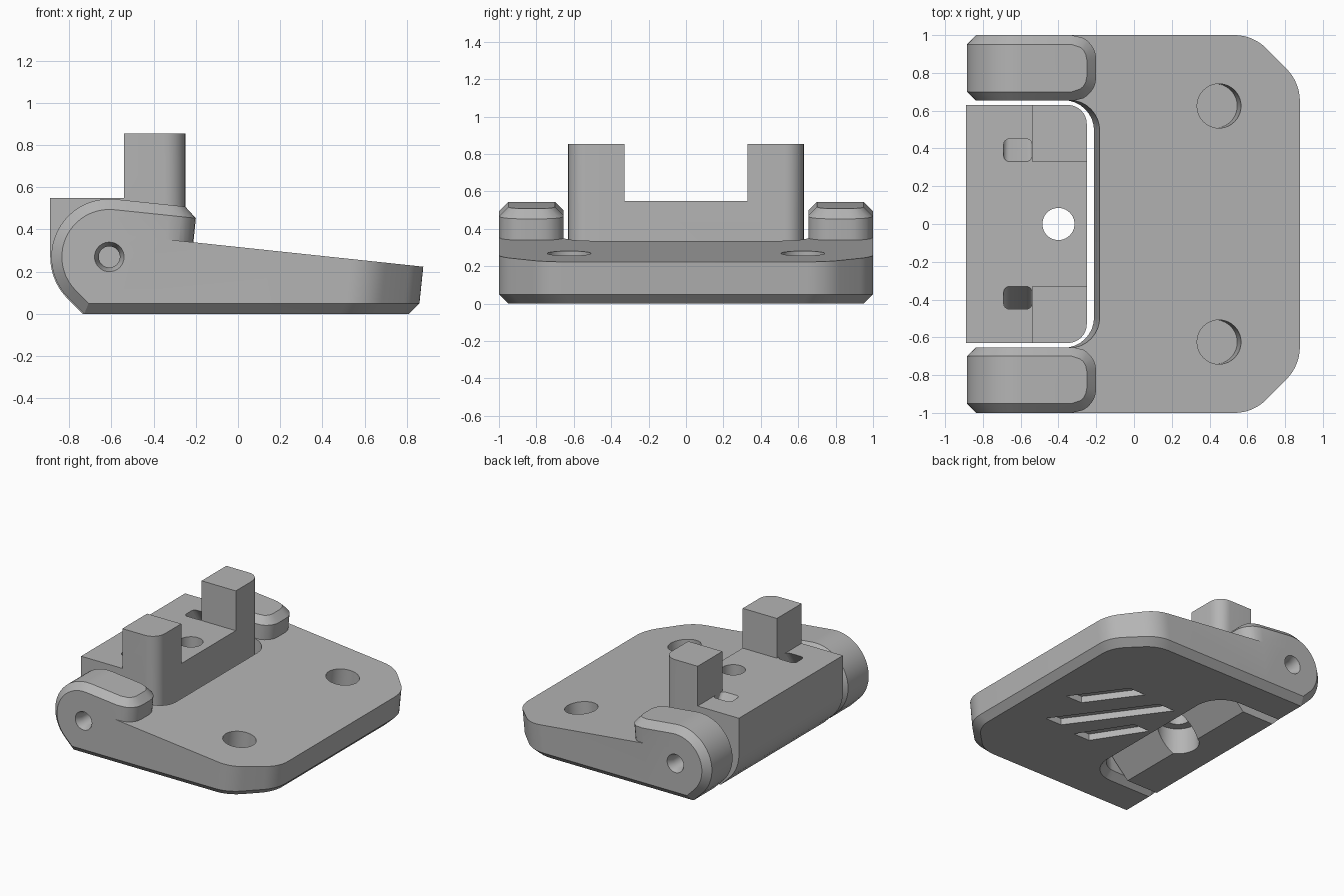
import bpy, bmesh, math
from mathutils import Vector

cube = bpy.data.objects.get("Cube")
if cube:
    bpy.data.objects.remove(cube, do_unlink=True)

grey = bpy.data.materials.new("light_grey_plastic")
grey.use_nodes = True
GREY = (0.46, 0.46, 0.46, 1)
grey.diffuse_color = GREY
grey.node_tree.nodes["Principled BSDF"].inputs["Base Color"].default_value = GREY

TILT = 0.105              # lean of the plate's frame
PIN_X, PIN_Z = -0.61, 0.27


def hull(name, points):
    """Convex solid around a set of points."""
    bm = bmesh.new()
    for p in points:
        bm.verts.new(p)
    bmesh.ops.remove_doubles(bm, verts=bm.verts, dist=1e-5)
    res = bmesh.ops.convex_hull(bm, input=bm.verts)
    junk = {g for g in res["geom_interior"] + res["geom_unused"] if isinstance(g, bmesh.types.BMVert)}
    bmesh.ops.delete(bm, geom=list(junk), context="VERTS")
    bmesh.ops.dissolve_limit(bm, angle_limit=0.01, verts=bm.verts, edges=bm.edges)
    bmesh.ops.recalc_face_normals(bm, faces=bm.faces)
    mesh = bpy.data.meshes.new(name)
    bm.to_mesh(mesh)
    bm.free()
    mesh.materials.append(grey)
    obj = bpy.data.objects.new(name, mesh)
    bpy.context.collection.objects.link(obj)
    return obj


def box(name, x, y, z):
    return hull(name, [(a, b, c) for a in x for b in y for c in z])


def cylinder(name, a, b, ra, rb, n=40):
    """Cone or cylinder between two points."""
    a, b = Vector(a), Vector(b)
    q = Vector((0, 0, 1)).rotation_difference(b - a)
    ring = [Vector((math.cos(i * math.tau / n), math.sin(i * math.tau / n), 0)) for i in range(n)]
    return hull(name, [c + q @ (v * r) for c, r in ((a, ra), (b, rb)) for v in ring])


def boolean(target, other, operation="DIFFERENCE"):
    other.hide_render = True
    mod = target.modifiers.new("cut", "BOOLEAN")
    mod.operation, mod.object, mod.solver = operation, other, "EXACT"
    bpy.context.view_layer.objects.active = target
    bpy.ops.object.modifier_apply(modifier=mod.name)
    bpy.data.objects.remove(other, do_unlink=True)


def fillet(corners, n=8):
    """Outline from (x, y, tangent length) corners, rounded with true arcs."""
    out = []
    for i, (x, y, t) in enumerate(corners):
        b = Vector((x, y))
        if not t:
            out.append(b)
            continue
        u = (Vector(corners[i - 1][:2]) - b).normalized()
        v = (Vector(corners[(i + 1) % len(corners)][:2]) - b).normalized()
        w = math.sin(u.angle(v) / 2)
        for k in range(n + 1):
            s = k / n
            p, q, r = (1 - s) ** 2, 2 * s * (1 - s) * w, s * s
            out.append(((b + u * t) * p + b * q + (b + v * t) * r) / (p + q + r))
    return out


def arc_x(end, radius, t):
    """End position of a rounded corner at distance t from its side."""
    d = min(max(radius - t, 0), radius)
    return end - radius + math.sqrt(radius * radius - d * d)


def pin_arc(r, start, stop, n=20):
    angles = [math.radians(start + (stop - start) * i / n) for i in range(n + 1)]
    return [(PIN_X + r * math.cos(a), PIN_Z + r * math.sin(a)) for a in angles]


# Wedge plate with clipped corners
def plate_outline(inset):
    e, s = 0.86 - inset, 1 - inset
    c = 0.25 - 0.4 * inset
    return fillet([(-0.6, -s, 0), (e - c, -s, 0.1), (e, c - s, 0.1),
                   (e, s - c, 0.1), (e - c, s, 0.1), (-0.6, s, 0)])


pts = [(p.x, p.y, 0) for p in plate_outline(0.05)]
for p in plate_outline(0):
    pts.append((p.x, p.y, 0.05))
    z = 0.314 - TILT * p.x
    pts.append((p.x + TILT * (z - 0.05), p.y, z))
base = hull("hinge_base", pts)

# Rounded ears with chamfered rims
for side in (1, -1):
    pts = []
    for t in (0, 0.015, 0.03, 0.05, 0.065, 0.08, 0.1, 0.13, 0.175):
        d = max(0, 0.05 - t)
        r = 0.275 - d
        rim = arc_x(-0.2, 0.13, t)
        flat = arc_x(-0.25, 0.08, t - 0.05)
        full = lambda x: PIN_Z + 0.2765 - TILT * (x - PIN_X)
        section = pin_arc(r, 84, 225)
        section += [(-0.34 - r * math.sqrt(2) - d, d), (flat, full(flat) - d),
                    (rim, full(rim) - 0.05), (rim - 0.045, d)]
        for x, z in section:
            pts += [(x, side * (1 - t), z), (x, side * (0.65 + t), z)]
    boolean(base, hull("ear", pts), "UNION")


# Pocket for the hinge block, flared at the bottom
def pocket_ring(grow, z):
    s, e = 0.655 + grow, -0.217 + grow
    ring = fillet([(-1.3, -s, 0), (e, -s, 0.16 + grow), (e, s, 0.16 + grow), (-1.3, s, 0)])
    return [(p.x + TILT * z, p.y, z) for p in ring]


boolean(base, hull("pocket", pocket_ring(0, -0.1) + pocket_ring(0, 0.8)))
boolean(base, hull("pocket_flare", pocket_ring(0.06, -0.01) + pocket_ring(0, 0.05)))

# Screw recesses and pin holes
for side in (1, -1):
    y = side * 0.625
    boolean(base, cylinder("recess", (0.43, y, 0.06), (0.463, y, 0.4), 0.117, 0.117))
    boolean(base, cylinder("pin_hole", (PIN_X, side * 0.6, PIN_Z), (PIN_X, side * 1.1, PIN_Z), 0.05, 0.05))
    boolean(base, cylinder("pin_sink", (PIN_X, side * 0.95, PIN_Z), (PIN_X, side * 1.01, PIN_Z), 0.05, 0.074))

# Slanted grooves under the plate
for ax, ay, bx, by in ((0.46, -0.33, -0.02, 0.33), (0.55, 0, 0.28, 0.37), (0.17, -0.37, -0.07, 0)):
    boolean(base, hull("groove", [(x + w, y, z) for x, y in ((ax, ay), (bx, by))
                                  for w in (-0.07, 0.07) for z in (-0.02, 0.05)]))

# Hinge block, trimmed to leave two posts
pts = []
for i in range(9):
    t = 0.1 * (1 - math.cos(i * math.pi / 16))
    e = arc_x(-0.25, 0.1, t)
    section = pin_arc(0.28, 180, 225, 10)
    section += [(-0.89, 0.855), (-0.736, 0), (-0.47, 0), (e, e + 0.47), (e, 0.855)]
    pts += [(x, s * (0.63 - t), z) for x, z in section for s in (1, -1)]
block = hull("hinge_block", pts)
boolean(block, box("shelf_cut", (-1.2, -0.54), (-1, 1), (0.55, 1)))
boolean(block, box("gap_cut", (-0.7, 0), (-0.33, 0.33), (0.55, 1)))

# Bolt hole with counterbore
boolean(block, cylinder("bolt_hole", (-0.4, 0, -0.1), (-0.4, 0, 0.7), 0.085, 0.085))
boolean(block, cylinder("counterbore", (-0.4, 0, -0.1), (-0.4, 0, 0.2), 0.15, 0.15))

# Slanted sockets beside the posts
for side in (1, -1):
    rings = []
    for z, shift in ((0.37, 0.12), (0.57, -0.013)):
        lo, hi = 0.33 + shift, 0.45 + shift
        rings += [(p.x, side * p.y, z) for p in fillet(
            [(-0.69, lo, 0.03), (-0.54, lo, 0.03), (-0.54, hi, 0.03), (-0.69, hi, 0.03)], 4)]
    boolean(block, hull("socket", rings))

# Smooth curved walls, keep edges sharp
for obj in (base, block):
    bpy.ops.object.select_all(action="DESELECT")
    obj.select_set(True)
    bpy.context.view_layer.objects.active = obj
    bpy.ops.object.shade_smooth_by_angle(angle=math.radians(25))
